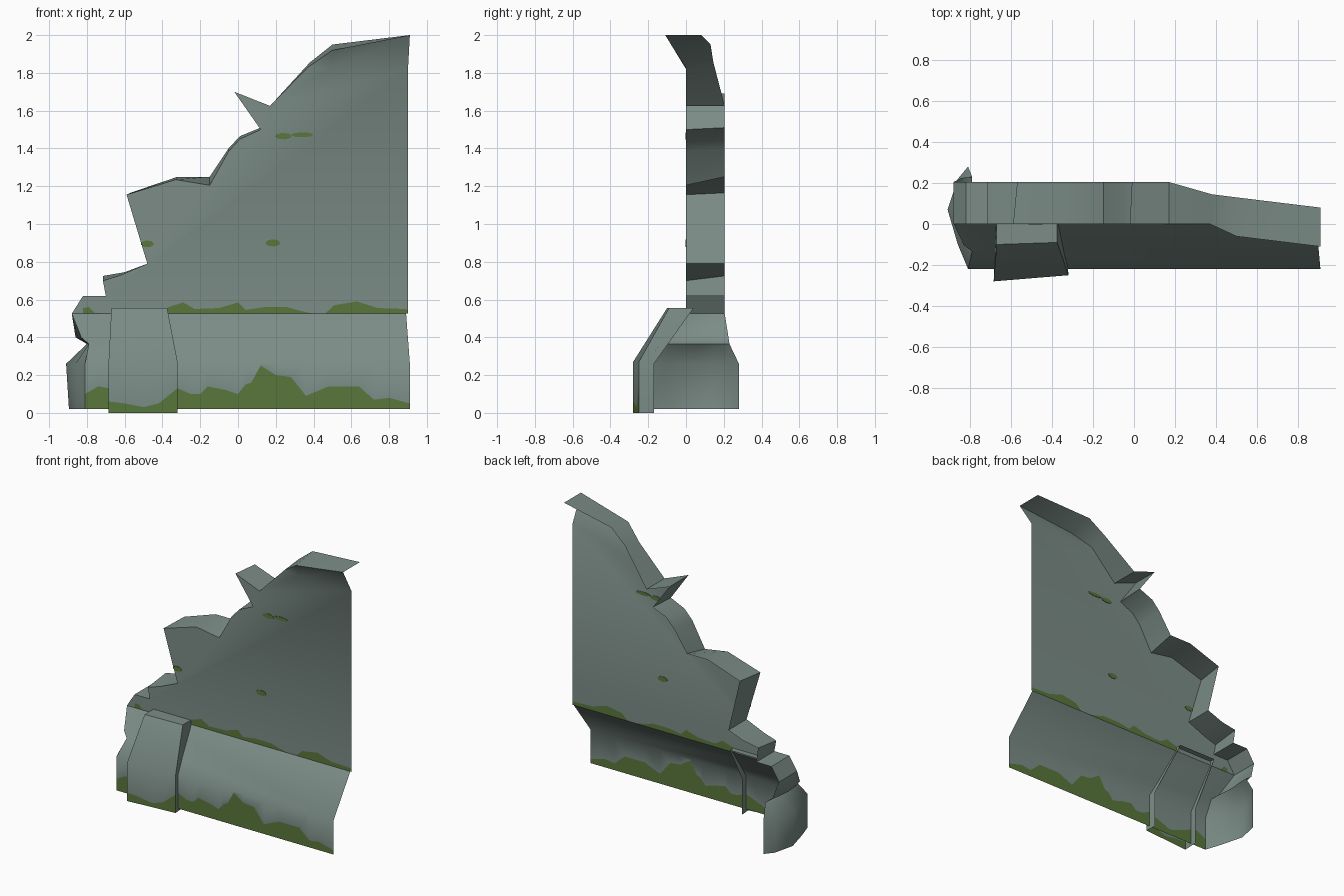
import bpy, bmesh, math

if "Cube" in bpy.data.objects:
    bpy.data.objects.remove(bpy.data.objects["Cube"])

def material(name, col):
    m = bpy.data.materials.new(name)
    m.diffuse_color = (*col, 1)
    m.use_nodes = True
    m.node_tree.nodes["Principled BSDF"].inputs["Base Color"].default_value = m.diffuse_color
    return m

STONE = material("grey_stone", (0.20, 0.265, 0.24))
MOSS = material("green_moss", (0.10, 0.185, 0.045))

def build(name, faces, angle=35):
    """faces: list of (points, material index)"""
    bm = bmesh.new()
    for pts, mi in faces:
        f = bm.faces.new([bm.verts.new(p) for p in pts])
        f.material_index = mi
    bmesh.ops.remove_doubles(bm, verts=bm.verts, dist=0.0008)
    me = bpy.data.meshes.new(name)
    bm.to_mesh(me)
    bm.free()
    me.materials.append(STONE)
    me.materials.append(MOSS)
    ob = bpy.data.objects.new(name, me)
    bpy.context.collection.objects.link(ob)
    bpy.ops.object.select_all(action='DESELECT')
    ob.select_set(True)
    bpy.context.view_layer.objects.active = ob
    bpy.ops.object.shade_smooth_by_angle(angle=math.radians(angle))
    return ob

def moss_columns(profile, z0, z1, y_at):
    """Upright panel: green under the profile, stone above it."""
    out = []
    for (xa, ha), (xb, hb) in zip(profile, profile[1:]):
        ya, yb = y_at(xa), y_at(xb)
        low = [(xa, ya, z0), (xb, yb, z0)]
        if hb > z0:
            low.append((xb, yb, hb))
        if ha > z0:
            low.append((xa, ya, ha))
        if len(low) > 2:
            out.append((low, 1))
        out.append(([(xa, ya, ha), (xb, yb, hb), (xb, yb, z1), (xa, ya, z1)], 0))
    return out

def strip(fr, bk):
    return [([fr[i], fr[i+1], bk[i+1], bk[i]], 0) for i in range(len(fr) - 1)]

# broken outline: front x, z, back x, z
EDGE = [(-.88, .525, -.88, .525), (-.82, .62, -.82, .62), (-.70, .62, -.70, .62),
        (-.715, .70, -.715, .725), (-.62, .73, -.60, .745), (-.48, .79, -.48, .79),
        (-.59, 1.155, -.57, 1.165), (-.33, 1.235, -.32, 1.25), (-.15, 1.205, -.15, 1.25),
        (-.05, 1.385, -.05, 1.40), (.01, 1.45, .01, 1.465), (.12, 1.50, .12, 1.51),
        (-.02, 1.70, -.01, 1.69), (.17, 1.625, .17, 1.625), (.37, 1.83, .38, 1.855)]
front = [(a, 0, b) for a, b, _, _ in EDGE]
back = [(c, .205, d) for _, _, c, d in EDGE]
back[-1] = (.38, .145, 1.855)

# wall face with moss along the foot
seam = [(-.82, .555), (-.79, .56), (-.76, .53), (-.70, .525), (-.40, .525), (-.37, .56), (-.29, .585),
        (-.23, .55), (-.10, .555), (0, .585), (.04, .545), (.14, .56), (.26, .56), (.33, .54),
        (.40, .525), (.46, .525), (.51, .57), (.63, .59), (.74, .555), (.89, .55), (.90, .54)]
wall = moss_columns(seam, .525, .62, lambda x: 0)
wall.append(([(-.88, 0, .525), (-.82, 0, .525), (-.82, 0, .62)], 0))
bend, bend_r = (.48, 0, 1.82), (.90, 0, 1.82)
wall.append(((front[2:] + [bend, bend_r, (.90, 0, .62)])[::-1], 0))
# top corner leaning forward
lip, lip_r = (.50, -.06, 1.92), (.91, -.11, 2.0)
wall.append(([front[-1], bend, lip], 0))
wall.append(([bend, bend_r, lip_r, lip], 0))
build("wall_face", wall)

# broken edge running back from the outline
build("broken_edge", strip(front + [lip, lip_r],
                           back + [(.50, .13, 1.95), (.91, .08, 2.0)]), 50)

# rounded broken end of the plinth
rows = [
    (.02, [-.81, -.85, -.895, -.86, -.81], [-.22, -.10, .07, .22, .28]),
    (.26, [-.81, -.86, -.91, -.86, -.81], [-.22, -.10, .07, .22, .28]),
    (.365, [-.79, -.79, -.80, -.79, -.79], [-.133, -.06, .07, .18, .23]),
    (.40, [-.83, -.85, -.86, -.85, -.84], [-.104, -.04, .07, .17, .225]),
    (.525, [-.88] * 5, [0, .05, .10, .15, .205])]
pts = [[(x, y, z) for x, y in zip(xs, ys)] for z, xs, ys in rows]
end = []
for lo, up in zip(pts, pts[1:]):
    for j in range(4):
        end.append(([lo[j], up[j], up[j+1], lo[j+1]], 0))
build("plinth_end", end, 50)

# plinth: upright band with moss, then slope up to the wall
moss = [(-.81, .10), (-.74, .14), (-.68, .13), (-.62, .10), (-.50, .06), (-.32, .13), (-.25, .10),
        (-.20, .10), (-.16, .14), (-.06, .12), (0, .10), (.04, .15), (.07, .16), (.12, .25),
        (.20, .20), (.28, .19), (.36, .09), (.48, .14), (.64, .14), (.72, .07), (.80, .08), (.91, .05)]
plinth = moss_columns(moss, .02, .26, lambda x: -.22)
plinth.append(([(x, -.22, .26) for x, _ in moss] + [(.89, 0, .525)]
               + [r[0] for r in pts[:1:-1]], 0))
build("plinth_front", plinth, 60)

# buttress: front, slope, top and thin side flanges
def by(x):
    return -.28 + .03 * (x + .685) / .365
but_moss = [(-.685, .06), (-.60, .05), (-.50, .03), (-.42, .05), (-.37, .09), (-.32, .13)]
but = moss_columns(but_moss, 0, .27, by)
tl, tr = (-.67, -.10, .555), (-.375, -.09, .555)
tlb, trb = (-.67, .04, .555), (-.375, .04, .555)
but.append(([(x, by(x), .27) for x, _ in but_moss] + [tr, tl], 0))
but.append(([tl, tr, trb, tlb], 0))
L = [(-.685, -.28, 0), (-.685, -.28, .27), tl]
Lb = [(-.68, -.17, 0), (-.68, -.17, .26), tlb]
R = [(-.32, -.25, 0), (-.32, -.25, .27), tr]
Rb = [(-.325, -.17, 0), (-.325, -.17, .26), trb]
but += strip(L, Lb) + strip(Rb, R)
build("buttress", but)

# small moss patches, thin plates through the wall face
def patch(name, x, z, w, h):
    ring = [(x + w * math.cos(a) , z + h * math.sin(a))
            for a in (i * math.pi / 4 + .2 for i in range(8))]
    f = [(px, -.003, pz) for px, pz in ring]
    b = [(px, .003, pz) for px, pz in ring]
    faces = [(f, 1), (b[::-1], 1)]
    for i in range(8):
        k = (i + 1) % 8
        faces.append(([f[i], b[i], b[k], f[k]], 1))
    build(name, faces)

for i, (x, z, w, h) in enumerate([(.24, 1.465, .045, .017), (.34, 1.472, .06, .013),
                                  (.185, .90, .04, .019), (-.48, .895, .035, .018)]):
    patch("moss_patch_%d" % (i + 1), x, z, w, h)
